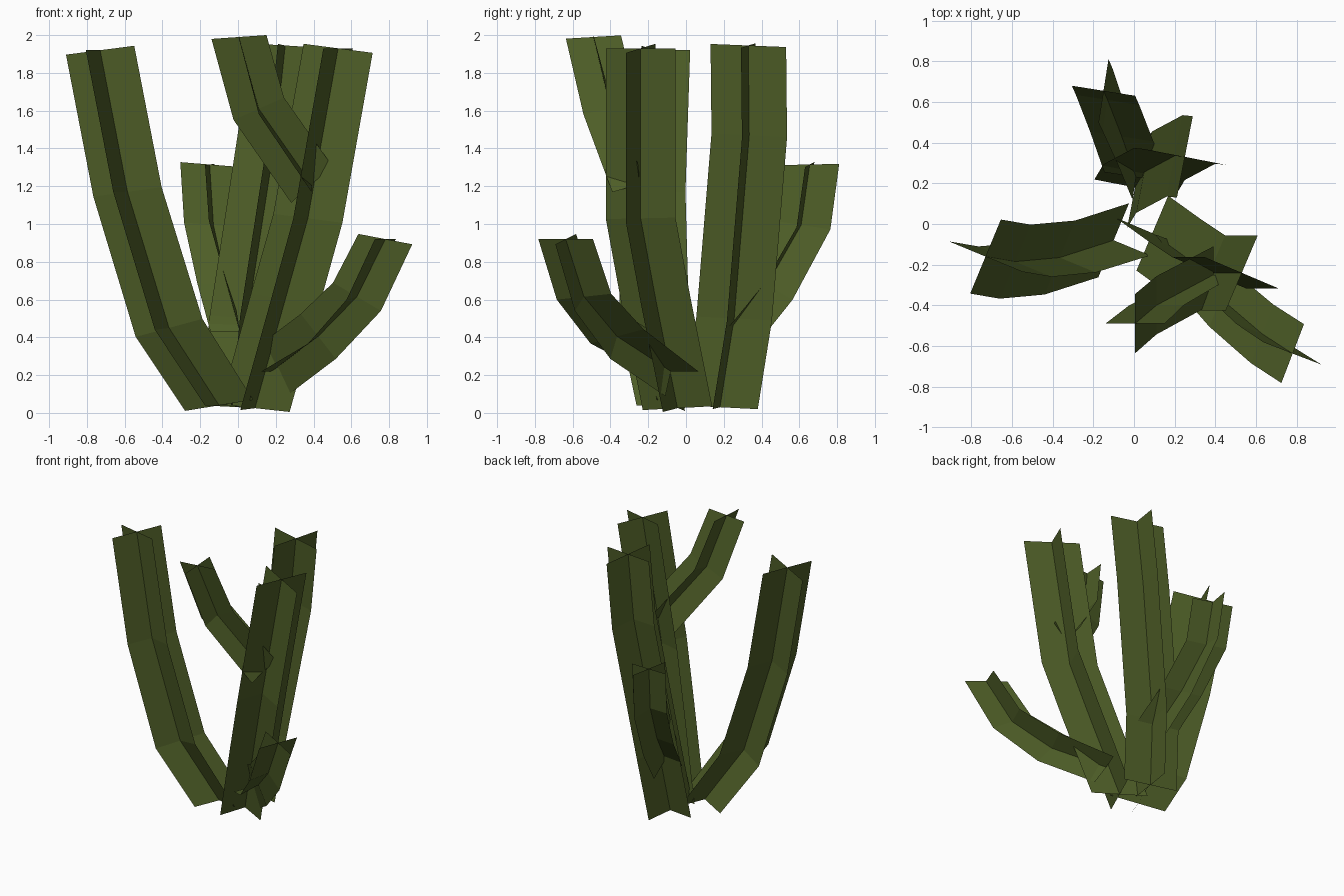
import bpy, math
from mathutils import Vector

green = bpy.data.materials.new("cactus green")
green.diffuse_color = (0.075, 0.11, 0.02, 1)


def stem(name, radius, angle, rings):
    """Crossed ribbons swept through rings of (x, y, z, slope_u, slope_v)."""
    a = math.radians(angle)
    du = Vector((math.cos(a), math.sin(a), 0))
    dv = Vector((-math.sin(a), math.cos(a), 0))
    verts, faces = [], []
    for x, y, z, su, sv in rings:
        c = Vector((x, y, z))
        u = (du + Vector((0, 0, su))).normalized() * radius
        v = (dv + Vector((0, 0, sv))).normalized() * radius
        verts += [c, c + u, c + v, c - u, c - v]
    # four fins per segment, all sharing the centre line
    for i in range(len(rings) - 1):
        b = i * 5
        for k in range(1, 5):
            faces.append((b, b + k, b + 5 + k, b + 5))
    mesh = bpy.data.meshes.new(name)
    mesh.from_pydata(verts, [], faces)
    mesh.materials.append(green)
    obj = bpy.data.objects.new(name, mesh)
    bpy.context.collection.objects.link(obj)


# three main stems
stem("left_stem", 0.197, -22.5, [
    (-0.10, -0.08, 0.04, 0.15, 0.0), (-0.365, -0.165, 0.45, 0.25, 0.05),
    (-0.585, -0.185, 1.17, 0.13, 0.0), (-0.73, -0.16, 1.92, 0.12, 0.0)])
stem("right_stem", 0.200, -23, [
    (0.09, -0.045, 0.025, -0.1, 0.05), (0.25, -0.16, 0.6, -0.15, 0.05),
    (0.37, -0.24, 1.03, -0.12, 0.02), (0.53, -0.24, 1.93, -0.12, 0.0)])
stem("rear_stem", 0.204, -11, [
    (0.005, 0.18, 0.03, -0.05, -0.05), (0.05, 0.255, 0.5, -0.08, -0.05),
    (0.2, 0.335, 1.47, -0.08, -0.05), (0.25, 0.33, 1.945, -0.06, -0.04)])

# side branches
stem("upper_branch", 0.146, 0, [
    (0.39, -0.25, 1.21, 0.9, 0.3), (0.11, -0.40, 1.61, 0.44, 0.2),
    (0.005, -0.49, 1.99, 0.07, 0.06)])
stem("right_branch", 0.155, -21, [
    (0.18, -0.08, 0.22, -1.6, 0.0), (0.425, -0.365, 0.405, -1.2, 0.25),
    (0.63, -0.54, 0.615, -0.55, 0.1), (0.78, -0.637, 0.92, -0.18, 0.0)])
stem("rear_branch", 0.158, -9, [
    (0.01, 0.23, 0.43, 0.0, -1.0), (-0.06, 0.43, 0.68, -0.05, -0.6),
    (-0.13, 0.61, 0.995, -0.08, -0.15), (-0.15, 0.655, 1.315, -0.08, 0.02)])
